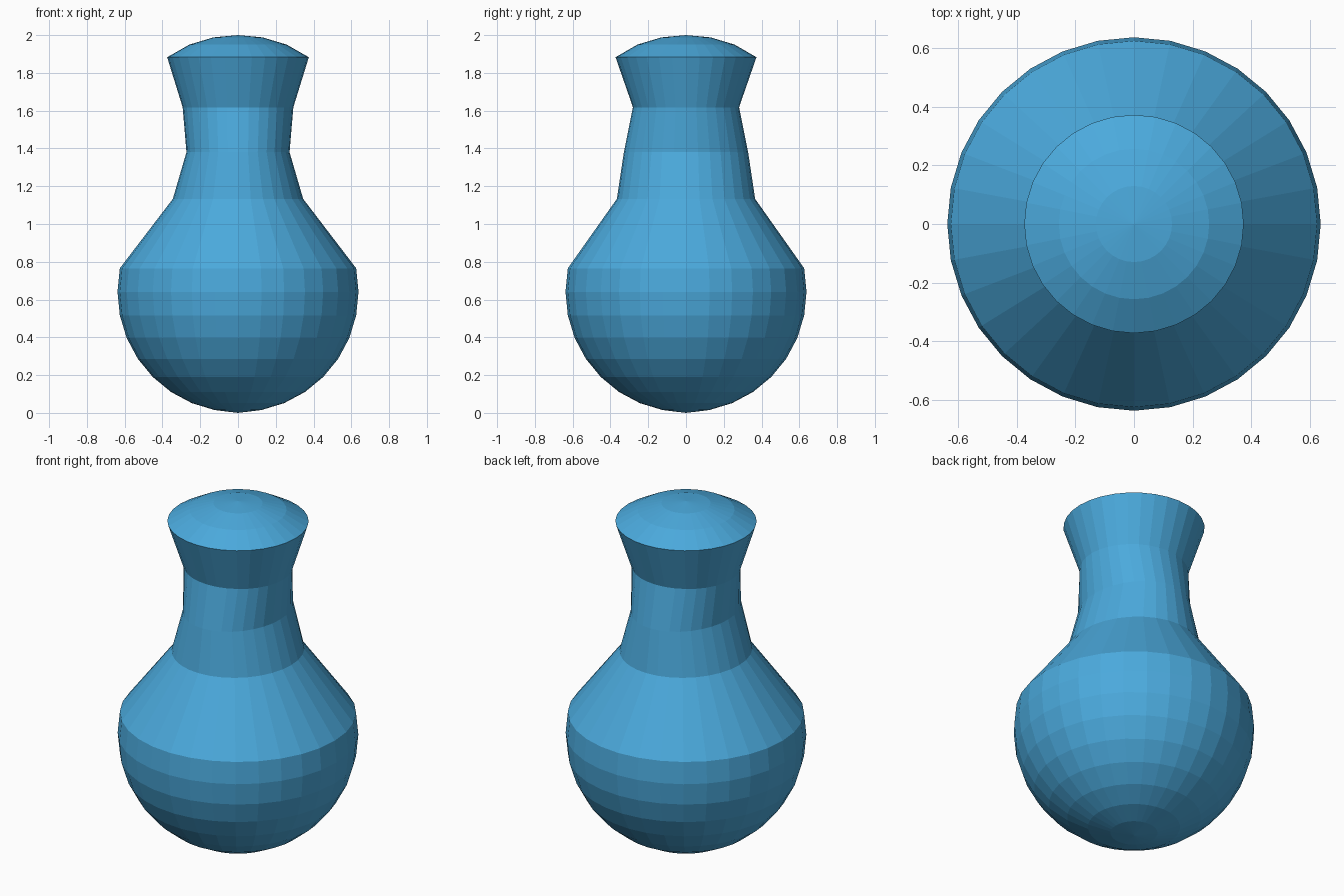
import bpy, bmesh
from math import sin, cos, pi

if "Cube" in bpy.data.objects:
    bpy.data.objects.remove(bpy.data.objects["Cube"])

SIDES = 32
STEP = pi / 16

# Rings as (radius x, radius y, z)
R = 0.638
rings = [(R * sin(k * STEP), R * sin(k * STEP), 0.641 - R * cos(k * STEP))
         for k in range(1, 10)]                       # round belly
rings += [(0.345, 0.366, 1.133), (0.273, 0.329, 1.38),
          (0.293, 0.281, 1.618), (0.375, 0.373, 1.883)]  # slightly oval neck
rings += [(0.257, 0.257, 1.95), (0.13, 0.13, 1.988)]  # domed cap

bm = bmesh.new()
loops = [[bm.verts.new((rx * cos(2 * pi * i / SIDES), ry * sin(2 * pi * i / SIDES), z))
          for i in range(SIDES)] for rx, ry, z in rings]

# Side walls
for low, high in zip(loops, loops[1:]):
    for i in range(SIDES):
        j = (i + 1) % SIDES
        bm.faces.new((low[i], low[j], high[j], high[i]))

# Pole fans at the bottom and top
for loop, z in ((loops[0], 0.0), (loops[-1], 2.0)):
    pole = bm.verts.new((0, 0, z))
    for i in range(SIDES):
        bm.faces.new((loop[i], loop[(i + 1) % SIDES], pole))

bmesh.ops.recalc_face_normals(bm, faces=bm.faces)
mesh = bpy.data.meshes.new("flask_body")
bm.to_mesh(mesh)
bm.free()

# Blue material
blue = bpy.data.materials.new("blue")
blue.diffuse_color = (0.07, 0.40, 0.72, 1)
blue.use_nodes = True
blue.node_tree.nodes["Principled BSDF"].inputs["Base Color"].default_value = blue.diffuse_color
mesh.materials.append(blue)
bpy.context.collection.objects.link(bpy.data.objects.new("flask_body", mesh))
